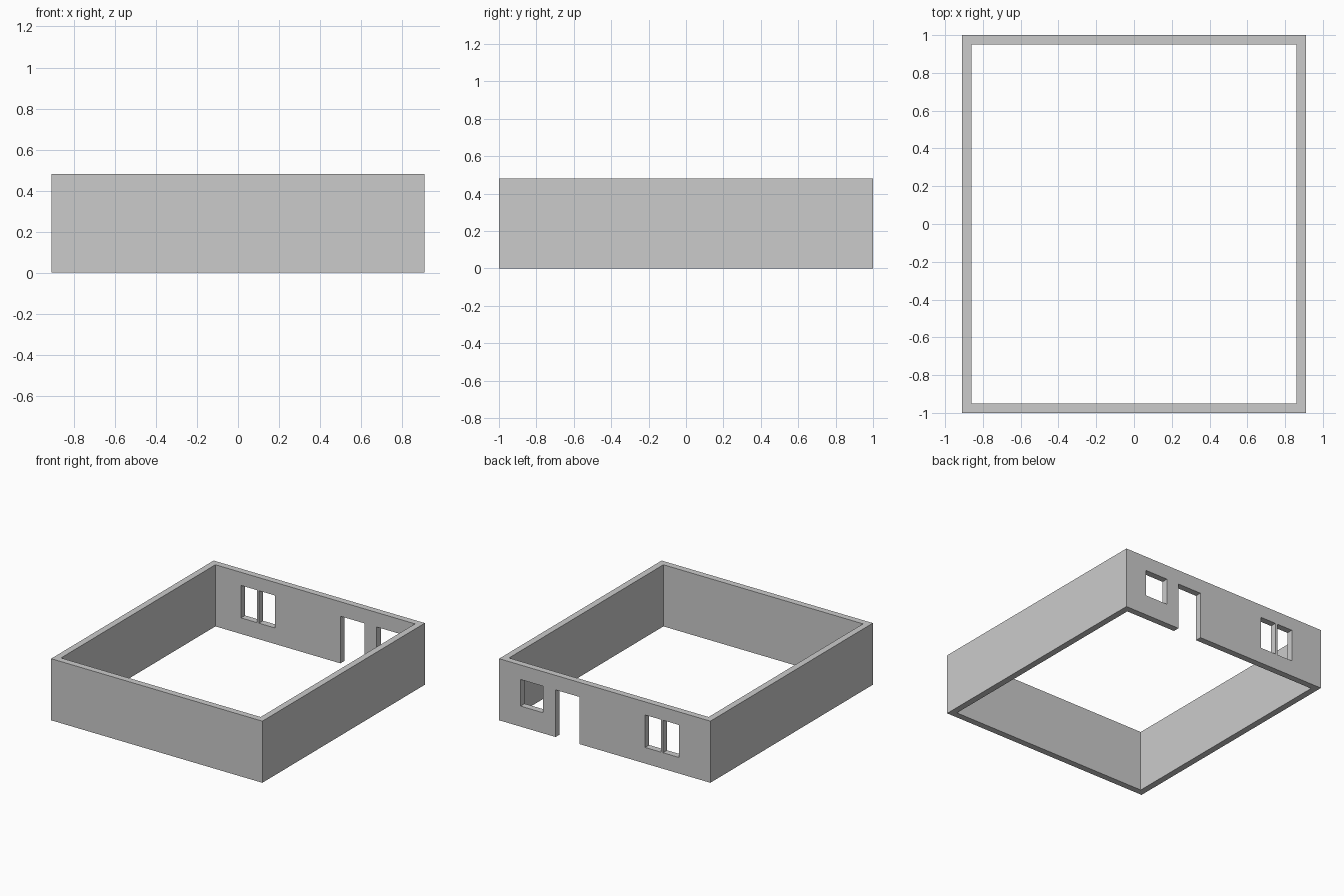
import bpy

if "Cube" in bpy.data.objects:
    bpy.data.objects.remove(bpy.data.objects["Cube"])

W, D, H, T = 0.91, 1.0, 0.48, 0.05   # half width, half depth, height, wall thickness


def box(name, x0, x1, y0, y1, z0, z1):
    bpy.ops.mesh.primitive_cube_add(size=1, location=((x0 + x1) / 2, (y0 + y1) / 2, (z0 + z1) / 2))
    ob = bpy.context.object
    ob.name = name
    ob.scale = (x1 - x0, y1 - y0, z1 - z0)
    bpy.ops.object.transform_apply(location=False, rotation=False, scale=True)
    return ob


# Solid walls: front spans full width, sides fit between front and back
box("front_wall", -W, W, -D, -D + T, 0, H)
box("left_wall", -W, -W + T, -D + T, D - T, 0, H)
box("right_wall", W - T, W, -D + T, D - T, 0, H)

# Back wall with a door, a single window and a two-pane window
back = box("back_wall", -W, W, D - T, D, 0, H)
openings = {
    "single_window": (0.53, 0.725, 0.16, 0.367),
    "doorway": (0.217, 0.423, -0.1, 0.367),
    "double_window_a": (-0.485, -0.348, 0.125, 0.378),
    "double_window_b": (-0.639, -0.502, 0.125, 0.378),
}
for name, (x0, x1, z0, z1) in openings.items():
    cutter = box(name + "_cutter", x0, x1, D - 2 * T, D + T, z0, z1)
    cutter.hide_render = True
    mod = back.modifiers.new(name, 'BOOLEAN')
    mod.operation = 'DIFFERENCE'
    mod.solver = 'EXACT'
    mod.object = cutter
    bpy.context.view_layer.objects.active = back
    bpy.ops.object.modifier_apply(modifier=mod.name)
    bpy.data.objects.remove(cutter, do_unlink=True)
